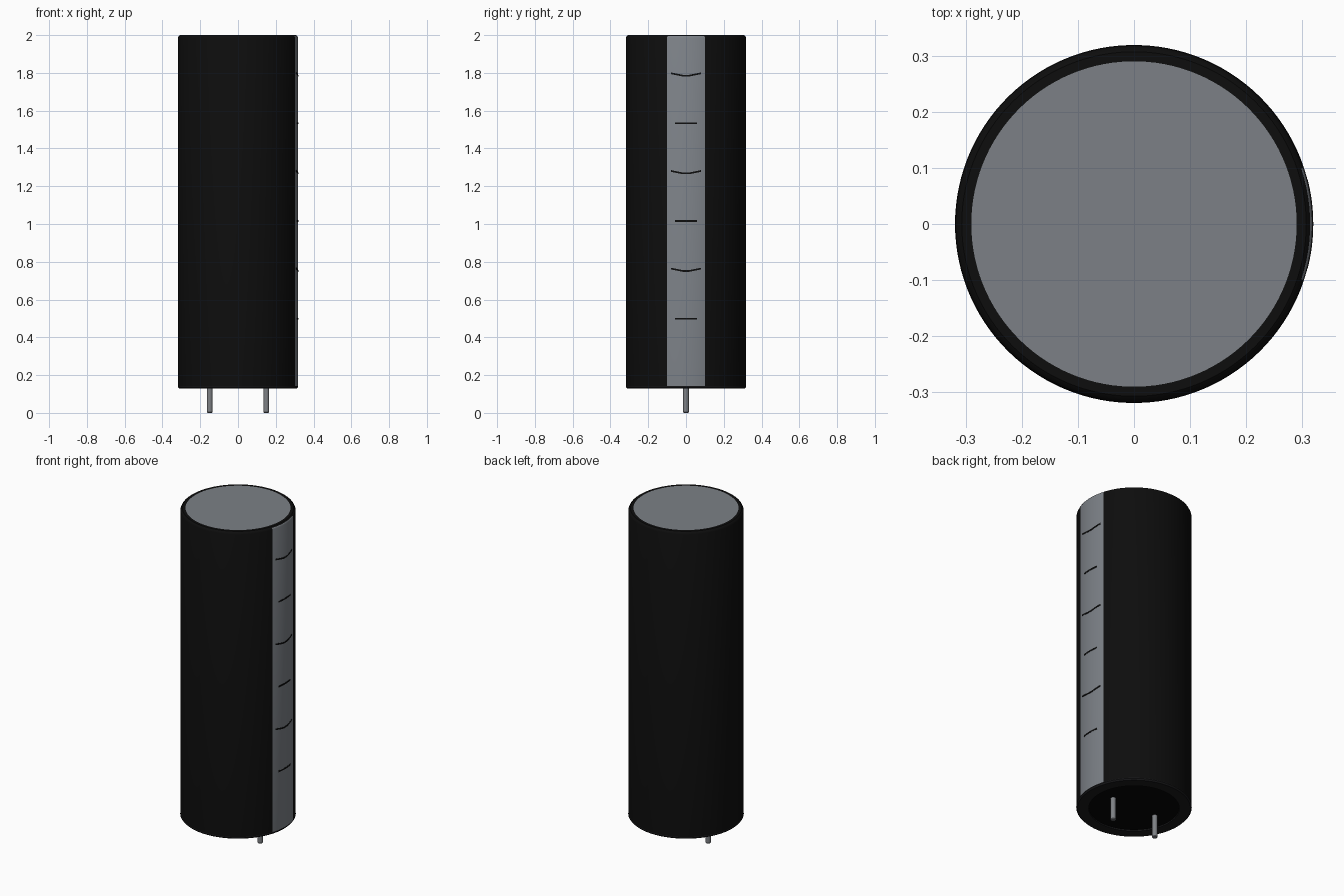
import bpy, bmesh, math

if "Cube" in bpy.data.objects:
    bpy.data.objects.remove(bpy.data.objects["Cube"], do_unlink=True)

R = 0.318          # sleeve radius
SEGS = 118         # sides around the can
STRIPE = math.radians(18.4)


def material(name, rgb, rough=0.6):
    m = bpy.data.materials.new(name)
    m.use_nodes = True
    m.diffuse_color = (*rgb, 1)
    bsdf = m.node_tree.nodes["Principled BSDF"]
    bsdf.inputs["Base Color"].default_value = (*rgb, 1)
    bsdf.inputs["Roughness"].default_value = rough
    return m


black = material("sleeve black", (0.004, 0.004, 0.004))
rim_grey = material("rim charcoal", (0.01, 0.01, 0.011))
bung_black = material("bung black", (0.0015, 0.0015, 0.0015))
grey = material("stripe grey", (0.20, 0.217, 0.24))
metal = material("pin metal", (0.21, 0.22, 0.235))


def make_object(name, bm, mats):
    bmesh.ops.recalc_face_normals(bm, faces=bm.faces)
    mesh = bpy.data.meshes.new(name)
    bm.to_mesh(mesh)
    bm.free()
    for m in mats:
        mesh.materials.append(m)
    ob = bpy.data.objects.new(name, mesh)
    bpy.context.collection.objects.link(ob)
    bpy.ops.object.select_all(action='DESELECT')
    ob.select_set(True)
    bpy.context.view_layer.objects.active = ob
    bpy.ops.object.shade_smooth_by_angle(angle=math.radians(35))
    return ob


def lathe(profile, segs=SEGS, cx=0.0, cap_start=False, cap_end=False):
    """Revolve (radius, z) pairs about a vertical axis at x = cx."""
    bm = bmesh.new()
    rings = []
    for r, z in profile:
        rings.append([bm.verts.new((cx + r * math.cos(math.tau * i / segs),
                                    r * math.sin(math.tau * i / segs), z))
                      for i in range(segs)])
    for a, b in zip(rings, rings[1:]):
        for i in range(segs):
            j = (i + 1) % segs
            bm.faces.new((a[i], a[j], b[j], b[i]))
    if cap_start:
        bm.faces.new(rings[0])
    if cap_end:
        bm.faces.new(rings[-1])
    return bm


# Sleeve with rounded shoulder, polarity stripe and bare top disc
bm = lathe([(R, 0.143), (R, 1.986), (R - 0.004, 1.995), (R - 0.011, 2.0), (0.29, 2.0)],
           cap_end=True)
for f in bm.faces:
    c = f.calc_center_median()
    on_stripe = abs(math.atan2(c.y, c.x)) < STRIPE and math.hypot(c.x, c.y) > R - 0.006
    if on_stripe or len(f.verts) > 4:
        f.material_index = 1
make_object("sleeve", bm, [black, grey])

# Folded rim under the sleeve
bm = lathe([(R, 0.143), (R + 0.001, 0.138), (R - 0.006, 0.13), (0.25, 0.13), (0.25, 0.14)])
make_object("bottom_rim", bm, [rim_grey])

# Rubber bung closing the base
bm = lathe([(0.25, 0.138), (0.25, 0.16)], cap_start=True, cap_end=True)
make_object("bung", bm, [bung_black])

# Wire pins
for side, cx in (("left", 0.15), ("right", -0.15)):
    bm = lathe([(0.012, 0), (0.015, 0.004), (0.015, 0.15)], 20, cx,
               cap_start=True, cap_end=True)
    make_object(side + "_pin", bm, [metal])


def stripe_mark(name, z, half, sag):
    """Thin plate wrapped round the stripe, its middle dropped by sag."""
    bm = bmesh.new()
    n = 16
    rows = []
    for i in range(n + 1):
        y = half * (2 * i / n - 1)
        drop = sag * min(1, 1.25 * (1 - abs(y) / half))
        section = []
        for r, dz in ((R - 0.001, -0.0045), (R + 0.0015, -0.0045),
                      (R + 0.0015, 0.0045), (R - 0.001, 0.0045)):
            section.append(bm.verts.new((math.sqrt(r * r - y * y), y, z - drop + dz)))
        rows.append(section)
    for a, b in zip(rows, rows[1:]):
        for k in range(4):
            m = (k + 1) % 4
            bm.faces.new((a[k], a[m], b[m], b[k]))
    bm.faces.new(rows[0])
    bm.faces.new(rows[-1])
    make_object(name, bm, [black])


# Alternating curved and straight marks down the stripe
for i in range(3):
    stripe_mark(f"curved_mark_{i + 1}", 1.798 - 0.517 * i, 0.08, 0.013)
    stripe_mark(f"straight_mark_{i + 1}", 1.533 - 0.517 * i, 0.057, 0)
